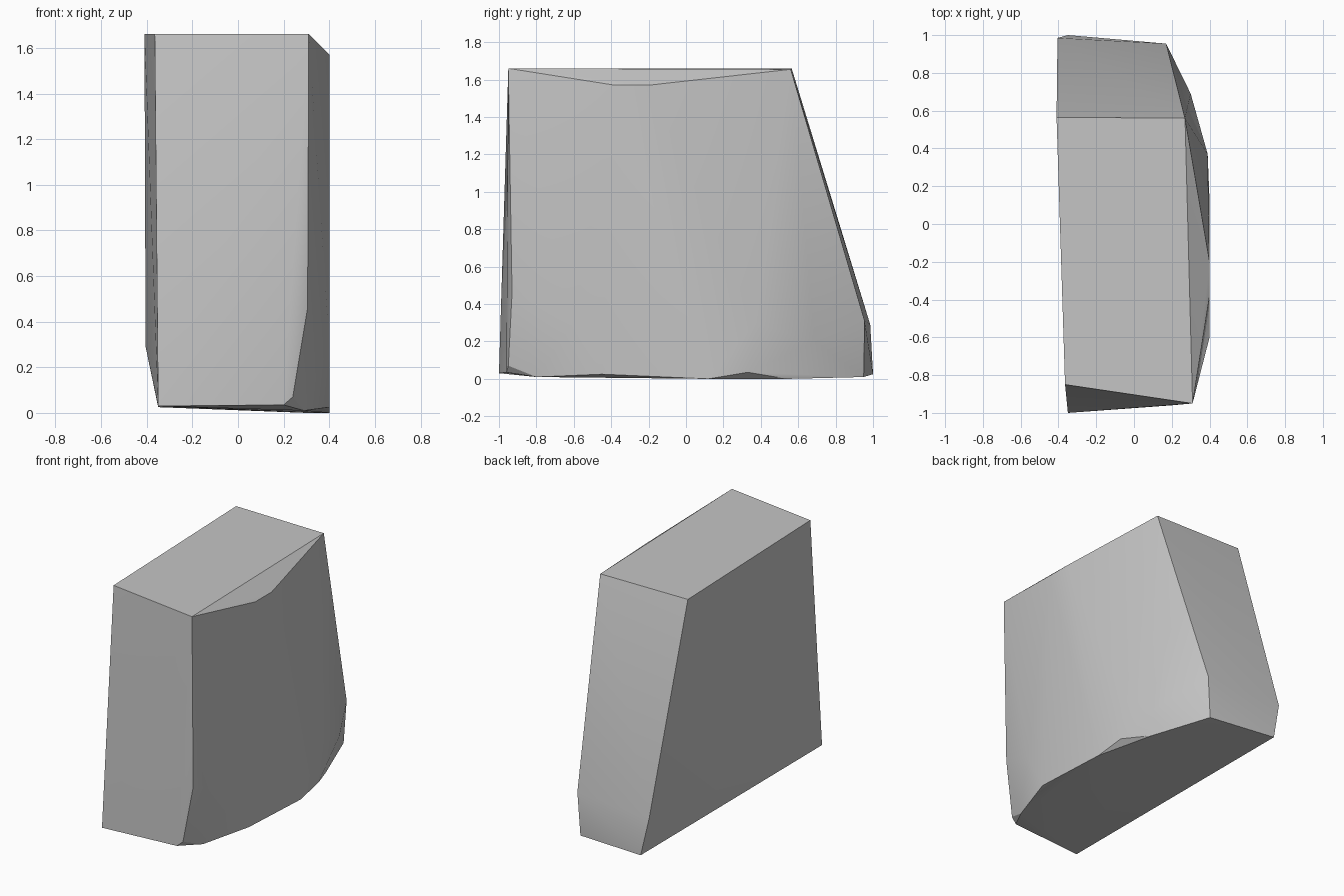
import bpy
import bmesh
from math import radians

cube = bpy.data.objects.get("Cube")
if cube:
    bpy.data.objects.remove(cube, do_unlink=True)

# Plain grey stone
stone = bpy.data.materials.new("grey stone")
stone.use_nodes = True
grey = (0.56, 0.56, 0.56, 1)
stone.diffuse_color = grey
bsdf = next(n for n in stone.node_tree.nodes if n.type == "BSDF_PRINCIPLED")
bsdf.inputs["Base Color"].default_value = grey
bsdf.inputs["Roughness"].default_value = 0.8

# Corners of the block, grouped by area
top_corners = [(-.365, -.85, 1.66), (.31, -.95, 1.66), (.27, .56, 1.655), (-.41, .565, 1.66)]
top_chamfer = [(.4, -.38, 1.57), (.4, -.2, 1.57)]
front_edge = [(.305, -.93, .46), (.24, -.95, .07), (.2, -.96, .035), (-.35, -1, .03)]
back_edge = [(-.405, .985, .29), (.17, .955, .31), (-.35, 1, .025), (.15, .95, .01)]
side_bulge = [(.4, -.6, .3), (.39, .37, .3), (.3, .69, .2)]
base_rim = [(.29, -.8, .01), (.4, -.45, .025), (.4, .12, 0), (.39, .33, .035), (.3, .54, 0)]

# The block is the convex skin around those corners
bm = bmesh.new()
for group in (top_corners, top_chamfer, front_edge, back_edge, side_bulge, base_rim):
    for co in group:
        bm.verts.new(co)
hull = bmesh.ops.convex_hull(bm, input=bm.verts[:])
inside = [v for v in bm.verts if not v.link_faces]
bmesh.ops.delete(bm, geom=inside, context="VERTS")
bmesh.ops.recalc_face_normals(bm, faces=bm.faces[:])

mesh = bpy.data.meshes.new("stone_block")
bm.to_mesh(mesh)
bm.free()
mesh.materials.append(stone)
block = bpy.data.objects.new("stone_block", mesh)
bpy.context.collection.objects.link(block)

# Soft shading across the worn sides, crisp main edges
bpy.ops.object.select_all(action="DESELECT")
block.select_set(True)
bpy.context.view_layer.objects.active = block
bpy.ops.object.shade_smooth_by_angle(angle=radians(30))
